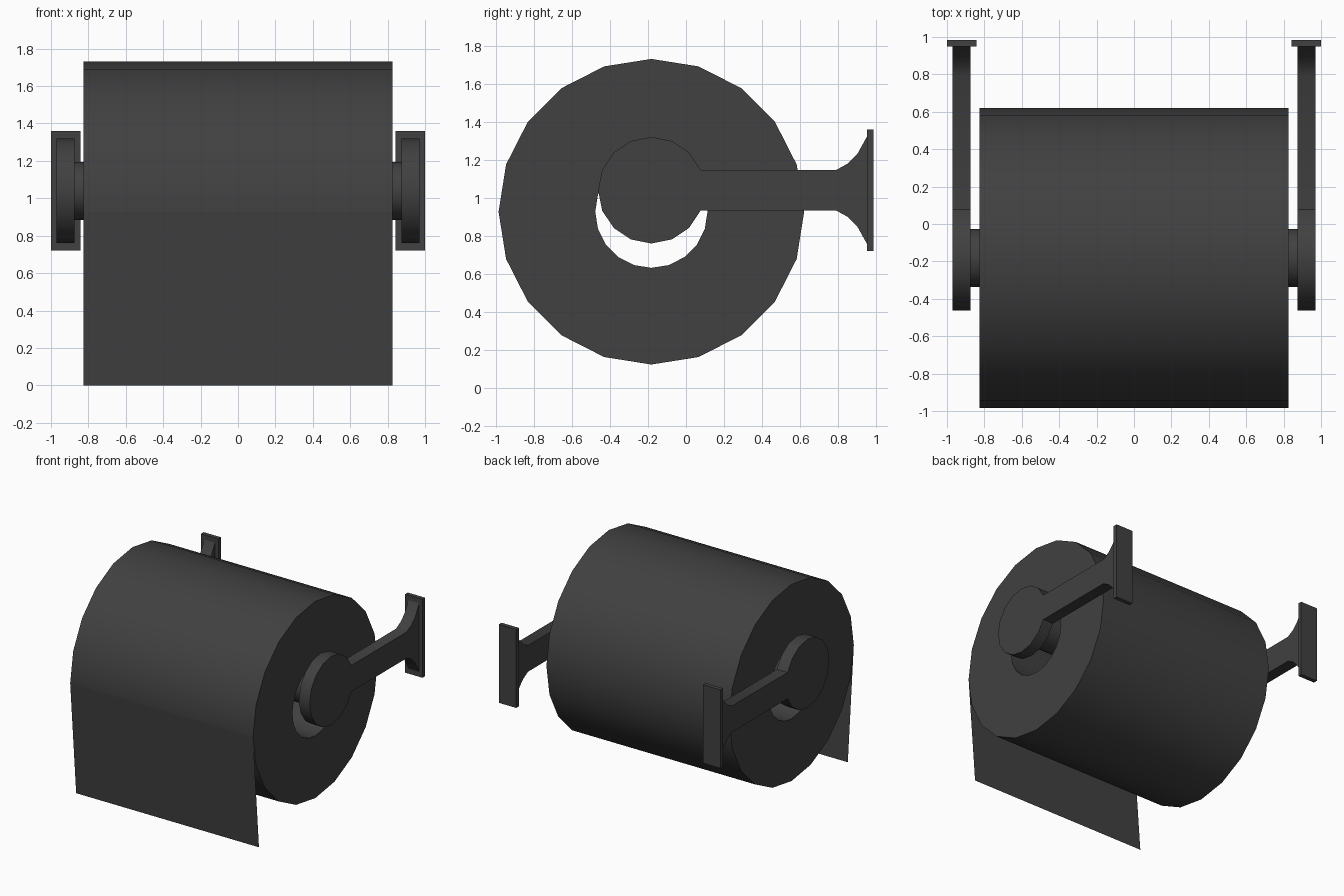
import bpy, bmesh
from math import sin, cos, pi, radians

cube = bpy.data.objects.get("Cube")
if cube:
    bpy.data.objects.remove(cube, do_unlink=True)

grey = bpy.data.materials.new("dark grey")
grey.use_nodes = True
colour = (0.052, 0.052, 0.052, 1)
grey.diffuse_color = colour
grey.node_tree.nodes["Principled BSDF"].inputs["Base Color"].default_value = colour

AXIS_Y, ROLL_Z, ARM_Z = -0.182, 0.927, 1.04
ROLL_R, ROLL_HALF = 0.803, 0.825


def finish(name, bm, closed=True):
    if closed:
        bmesh.ops.recalc_face_normals(bm, faces=bm.faces)
    mesh = bpy.data.meshes.new(name)
    bm.to_mesh(mesh)
    bm.free()
    mesh.materials.append(grey)
    obj = bpy.data.objects.new(name, mesh)
    bpy.context.collection.objects.link(obj)
    bpy.ops.object.select_all(action="DESELECT")
    obj.select_set(True)
    bpy.context.view_layer.objects.active = obj
    bpy.ops.object.shade_smooth_by_angle(angle=radians(35))
    return obj


def circle(r, z, n):
    return [(AXIS_Y + r * cos(2 * pi * i / n), z + r * sin(2 * pi * i / n)) for i in range(n)]


def prism(name, profile, x0, x1):
    """Extrude a (y, z) outline along x."""
    bm = bmesh.new()
    a, b = [[bm.verts.new((x, y, z)) for y, z in profile] for x in (x0, x1)]
    bm.faces.new(a)
    bm.faces.new(b)
    for i in range(len(a)):
        j = (i + 1) % len(a)
        bm.faces.new((a[i], a[j], b[j], b[i]))
    return finish(name, bm)


# Paper roll: hollow tube made from four rings
bm = bmesh.new()
rings = [[bm.verts.new((x, y, z)) for y, z in circle(r, ROLL_Z, 20)]
         for x, r in ((-ROLL_HALF, ROLL_R), (ROLL_HALF, ROLL_R),
                      (ROLL_HALF, 0.295), (-ROLL_HALF, 0.295))]
for k in range(4):
    a, b = rings[k], rings[(k + 1) % 4]
    for i in range(20):
        j = (i + 1) % 20
        bm.faces.new((a[i], a[j], b[j], b[i]))
finish("paper_roll", bm)

# Loose sheet hanging from the front of the roll
bm = bmesh.new()
top_y, low_y = AXIS_Y - ROLL_R, -0.908
bm.faces.new([bm.verts.new(p) for p in (
    (-ROLL_HALF, low_y, 0), (ROLL_HALF, low_y, 0),
    (ROLL_HALF, top_y, ROLL_Z), (-ROLL_HALF, top_y, ROLL_Z))])
finish("hanging_sheet", bm, closed=False)

# Spindle through the roll
prism("spindle", circle(0.155, ARM_Z, 16), -0.88, 0.88)

# Arm outline: round end cap, straight bar, flared foot
cap = circle(0.28, ARM_Z, 16)[1:]
flare = [(0.79, 0.107), (0.85, 0.14), (0.9, 0.19), (0.95, 0.28)]
outline = (cap + [(y, ARM_Z - h) for y, h in flare]
           + [(y, ARM_Z + h) for y, h in reversed(flare)])
plate = [(0.95, 0.72), (0.985, 0.72), (0.985, 1.36), (0.95, 1.36)]

for side, s in (("left", 1), ("right", -1)):
    prism(side + "_arm", outline, s * 0.873, s * 0.97)
    prism(side + "_wall_plate", plate, s * 0.843, s * 1.0)
